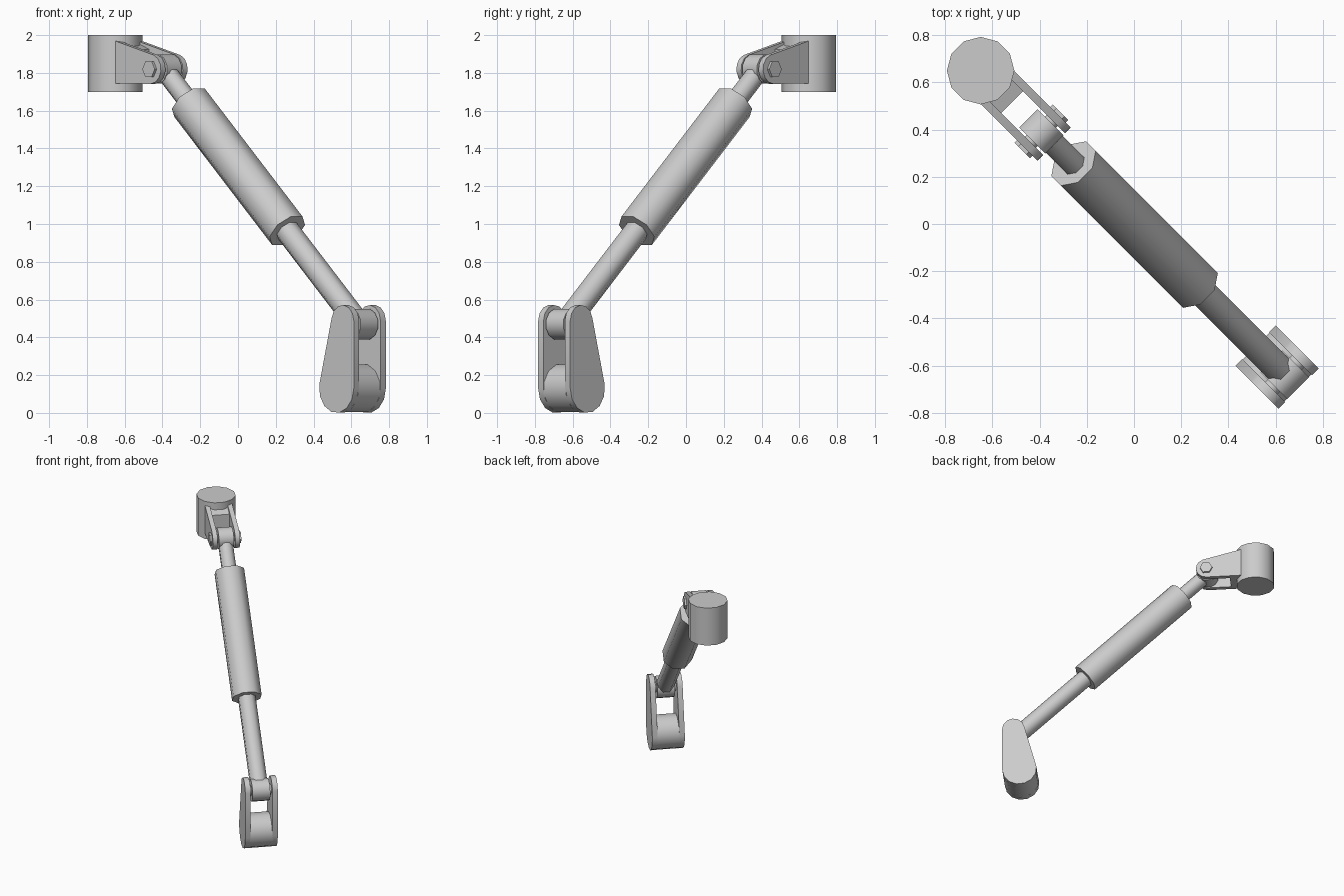
import bpy, bmesh, math
from mathutils import Vector, Matrix

if "Cube" in bpy.data.objects:
    bpy.data.objects.remove(bpy.data.objects["Cube"])

# Local frame: u runs along the strut, w across it, z up
TURN = Matrix.Rotation(-math.pi / 4, 4, 'Z')


def finish(name, bm, angle):
    bmesh.ops.recalc_face_normals(bm, faces=bm.faces)
    me = bpy.data.meshes.new(name)
    bm.to_mesh(me)
    bm.free()
    me.transform(TURN)
    ob = bpy.data.objects.new(name, me)
    bpy.context.collection.objects.link(ob)
    bpy.ops.object.select_all(action='DESELECT')
    ob.select_set(True)
    bpy.context.view_layer.objects.active = ob
    bpy.ops.object.shade_smooth_by_angle(angle=math.radians(angle))
    return ob


def cyl(name, a, b, r, n, angle=50, phase=0.5):
    a, b = Vector(a), Vector(b)
    d = b - a
    bm = bmesh.new()
    m = (Matrix.Translation((a + b) / 2) @ d.to_track_quat('Z', 'Y').to_matrix().to_4x4()
         @ Matrix.Rotation(phase * math.tau / n, 4, 'Z'))
    bmesh.ops.create_cone(bm, cap_ends=True, segments=n, radius1=r, radius2=r,
                          depth=d.length, matrix=m)
    return finish(name, bm, angle)


def prism(name, profile, w0, w1):
    bm = bmesh.new()
    f = bm.faces.new([bm.verts.new((u, w0, z)) for u, z in profile])
    new = bmesh.ops.extrude_face_region(bm, geom=[f])['geom']
    bmesh.ops.translate(bm, vec=(0, w1 - w0, 0),
                        verts=[v for v in new if isinstance(v, bmesh.types.BMVert)])
    return finish(name, bm, 40)


def arc(u, z, r, a0, a1, n):
    return [(u + r * math.cos(math.radians(a0 + (a1 - a0) * i / n)),
             z + r * math.sin(math.radians(a0 + (a1 - a0) * i / n))) for i in range(n + 1)]


TOP = Vector((-0.555, 0, 1.82))
LOW = Vector((0.903, 0, 0.47))


def along(t):
    return TOP.lerp(LOW, t)


# Upper mount post
cyl("upper_mount", (-0.919, 0, 1.70), (-0.919, 0, 2.0), 0.143, 12)

# Upper fork arms, bolt heads and lower bracket plates, mirrored across the strut
fork = [(-0.9, 1.745), (-0.9, 1.99)] + arc(-0.555, 1.82, 0.078, 72, -90, 6)
plate = arc(0.857, 0.13, 0.13, 172, 360, 7) + arc(0.903, 0.487, 0.084, 0, 172, 6)
for side, s in (("left", -1), ("right", 1)):
    prism("upper_fork_" + side, fork, s * 0.065, s * 0.1)
    cyl("bolt_head_" + side, (-0.555, s * 0.09, 1.82), (-0.555, s * 0.115, 1.82), 0.047, 6, 30)
    prism("lower_plate_" + side, plate, s * 0.08, s * 0.12)

# Web joining the fork arms to the post
prism("fork_web", [(-0.88, 1.745), (-0.73, 1.745), (-0.73, 1.925), (-0.88, 1.98)], -0.07, 0.07)

# Pivot pins and rod eyes
cyl("upper_pin", (-0.555, -0.1, 1.82), (-0.555, 0.1, 1.82), 0.035, 8)
cyl("upper_eye", (-0.555, -0.055, 1.82), (-0.555, 0.055, 1.82), 0.08, 12)
cyl("lower_pin", (0.903, -0.1, 0.47), (0.903, 0.1, 0.47), 0.04, 8)
cyl("lower_eye", (0.903, -0.065, 0.47), (0.903, 0.065, 0.47), 0.083, 12)

# Lower hinge drum
cyl("lower_drum", (0.857, -0.085, 0.13), (0.857, 0.085, 0.13), 0.13, 12)

# Telescoping strut
cyl("upper_rod", along(0.0), along(0.2), 0.055, 8)
cyl("strut_barrel", along(0.132), along(0.634), 0.112, 8)
cyl("lower_rod", along(0.6), along(0.98), 0.066, 8)
